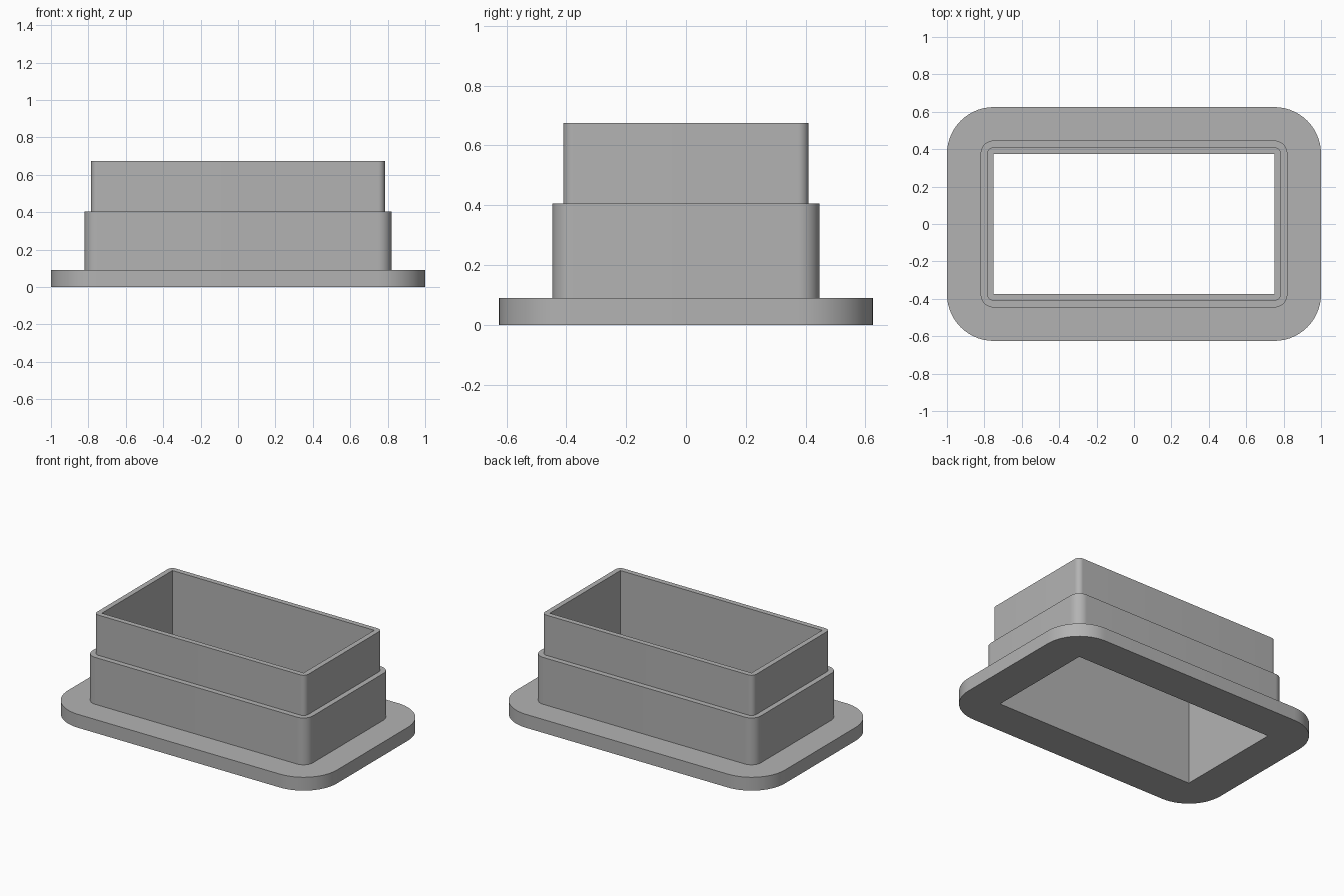
import bpy
import bmesh
from math import cos, sin, pi

cube = bpy.data.objects.get("Cube")
if cube:
    bpy.data.objects.remove(cube, do_unlink=True)

SEGMENTS = 14  # per rounded corner

# Outlines: half width, half depth, corner radius
FLANGE = (1.0, 0.625, 0.25)
SLEEVE = (0.82, 0.446, 0.07)
COLLAR = (0.785, 0.41, 0.035)
BORE = (0.75, 0.375, 0.0)

# Heights of the steps
FLANGE_TOP, SLEEVE_TOP, COLLAR_TOP = 0.09, 0.405, 0.675


def add_ring(bm, outline, z):
    """Rounded rectangle of vertices, counter-clockwise."""
    hx, hy, r = outline
    ring = []
    for corner, (sx, sy) in enumerate([(1, 1), (-1, 1), (-1, -1), (1, -1)]):
        for i in range(SEGMENTS + 1):
            a = (corner + i / SEGMENTS) * pi / 2
            ring.append(bm.verts.new((sx * (hx - r) + r * cos(a),
                                      sy * (hy - r) + r * sin(a), z)))
    return ring


def bridge(bm, lower, upper):
    n = len(lower)
    for i in range(n):
        j = (i + 1) % n
        bm.faces.new((lower[i], lower[j], upper[j], upper[i]))


# Closed stepped section: up the outside, across the rim, down the bore
section = [(FLANGE, 0), (FLANGE, FLANGE_TOP), (SLEEVE, FLANGE_TOP),
           (SLEEVE, SLEEVE_TOP), (COLLAR, SLEEVE_TOP),
           (COLLAR, COLLAR_TOP), (BORE, COLLAR_TOP), (BORE, 0)]

bm = bmesh.new()
rings = [add_ring(bm, outline, z) for outline, z in section]
for k, ring in enumerate(rings):
    bridge(bm, ring, rings[(k + 1) % len(rings)])
# The bore has sharp corners, so its corner points collapse to one
bmesh.ops.remove_doubles(bm, verts=bm.verts, dist=0.0001)
bmesh.ops.recalc_face_normals(bm, faces=bm.faces)

mesh = bpy.data.meshes.new("flanged_sleeve")
bm.to_mesh(mesh)
bm.free()
sleeve = bpy.data.objects.new("flanged_sleeve", mesh)
bpy.context.collection.objects.link(sleeve)

# Plain grey material
grey = bpy.data.materials.new("plain_grey")
grey.use_nodes = True
colour = (0.45, 0.45, 0.45, 1)
grey.diffuse_color = colour
grey.node_tree.nodes["Principled BSDF"].inputs["Base Color"].default_value = colour
mesh.materials.append(grey)

# Smooth corners, sharp steps
bpy.ops.object.select_all(action='DESELECT')
sleeve.select_set(True)
bpy.context.view_layer.objects.active = sleeve
bpy.ops.object.shade_smooth_by_angle(angle=pi / 6)
